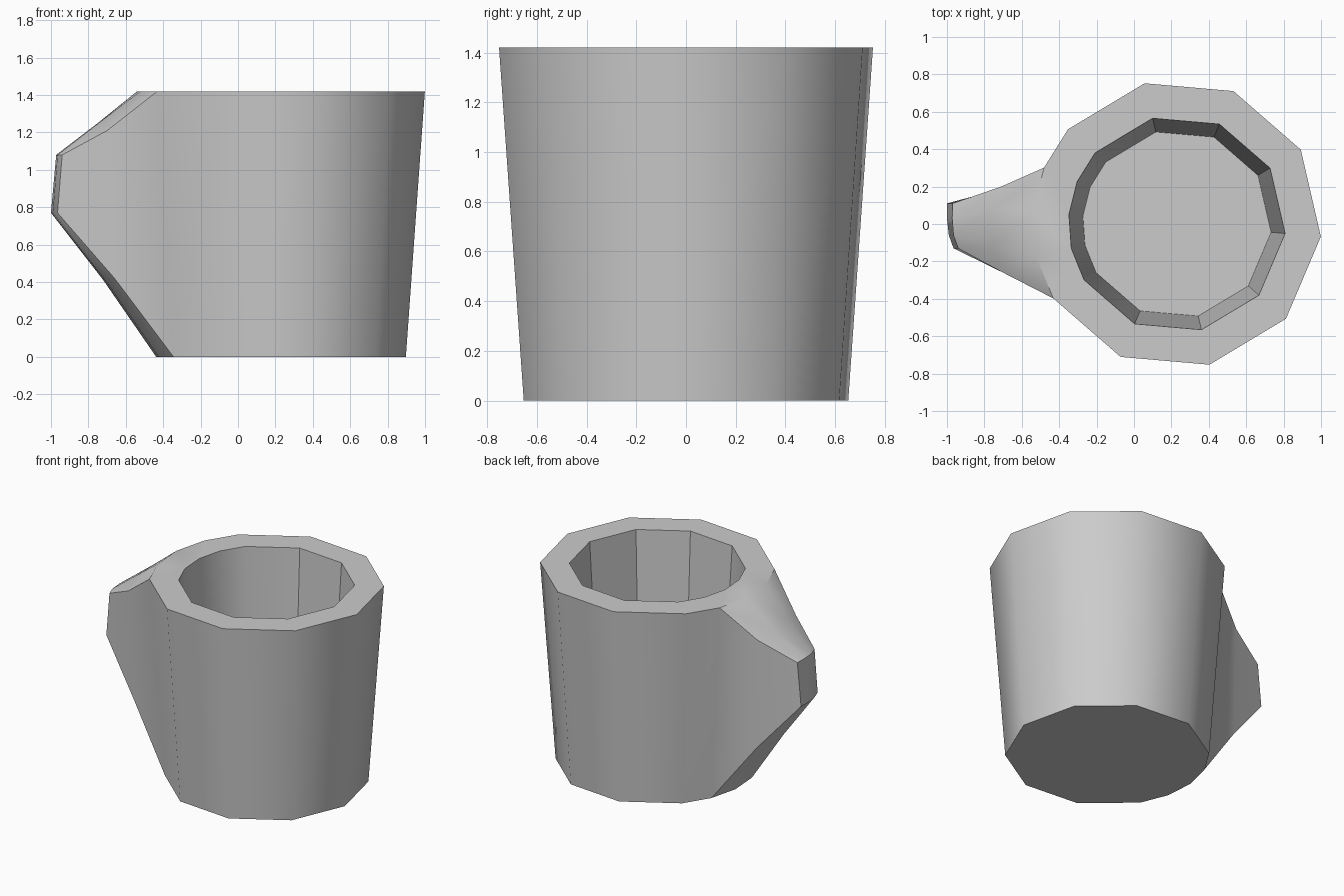
import bpy, bmesh
from math import cos, sin, radians, pi

if "Cube" in bpy.data.objects:
    bpy.data.objects.remove(bpy.data.objects["Cube"])

CX, H = 0.23, 1.42
# ten-sided cup with two extra columns where the spout joins
ANG = [-5, 31, 67, 103, 139, 157, 175, 193, 211, 247, 283, 319]
SPOUT = [5, 6, 7, 8]
N = len(ANG)

bm = bmesh.new()


def ring(r, z):
    return [bm.verts.new((CX + r * cos(radians(a)), r * sin(radians(a)), z)) for a in ANG]


def bridge(a, b, closed=True, skip=()):
    n = len(a)
    for i in range(n if closed else n - 1):
        if i not in skip:
            j = (i + 1) % n
            bm.faces.new((a[i], a[j], b[j], b[i]))


# cup: base, outer wall, rim, inner wall, floor
base, lip = ring(0.67, 0), ring(0.772, H)
inner, floor = ring(0.58, H), ring(0.505, 0.22)
bm.faces.new(base[::-1])
bridge(base, lip, skip=SPOUT[:-1])
bridge(lip, inner)
bridge(inner, floor)
bm.faces.new(floor)

# spout: wall panel drawn outward through a middle loop to a narrow tip


def loop(top, bottom):
    return [bm.verts.new(p) for p in top] + [bm.verts.new(p) for p in bottom[::-1]]


root = [lip[i] for i in SPOUT] + [base[i] for i in SPOUT[::-1]]
mid = loop([(-.71, .20, 1.21), (-.75, .08, 1.25), (-.745, -.11, 1.25), (-.70, -.26, 1.21)],
           [(-.70, .19, .42), (-.72, .06, .41), (-.71, -.11, .41), (-.66, -.245, .42)])
tip = loop([(-.97, .11, 1.08), (-.972, .03, 1.08), (-.965, -.06, 1.08), (-.94, -.13, 1.08)],
           [(-1.0, .11, .77), (-1.0, .03, .77), (-.99, -.06, .77), (-.965, -.13, .77)])
bridge(root, mid)
bridge(mid, tip)
for i in range(3):
    bm.faces.new((tip[i], tip[i + 1], tip[6 - i], tip[7 - i]))

bmesh.ops.recalc_face_normals(bm, faces=bm.faces)

# smooth outside, crisp rim and inner panels
for f in bm.faces:
    f.smooth = True
inside = set(inner + floor)
for e in bm.edges:
    limit = 30 if all(v in inside for v in e.verts) else 42
    e.smooth = e.calc_face_angle(pi) < radians(limit)

mesh = bpy.data.meshes.new("spouted_cup")
bm.to_mesh(mesh)
bm.free()
bpy.context.collection.objects.link(bpy.data.objects.new("spouted_cup", mesh))
